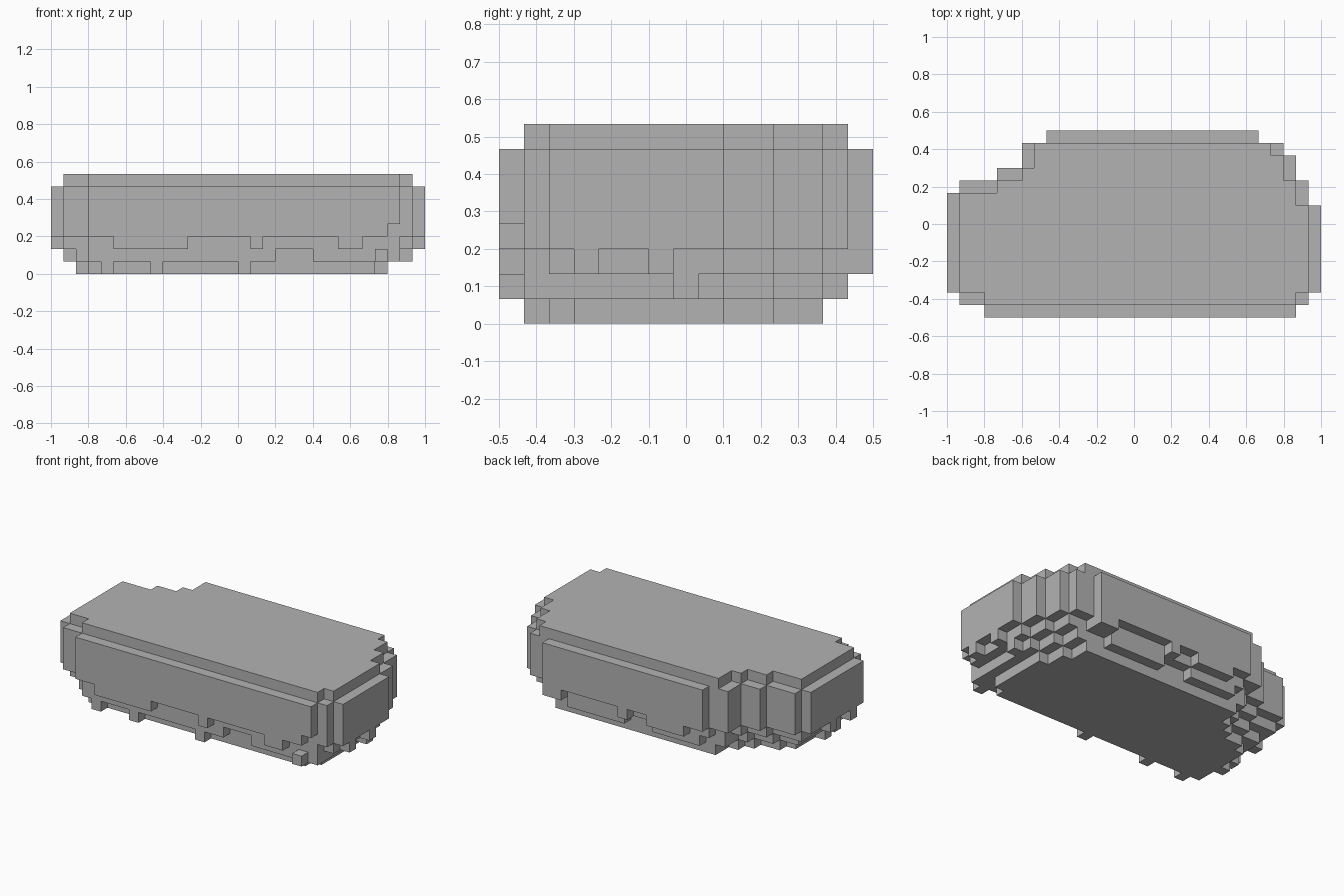
import bpy, bmesh
from mathutils import Vector

cube = bpy.data.objects.get("Cube")
if cube:
    bpy.data.objects.remove(cube, do_unlink=True)

UNIT = 2 / 30                      # edge of one block
ORIGIN = Vector((-1, -0.5, 0))

stone = bpy.data.materials.new("plain grey")
stone.use_nodes = True
grey = (0.45, 0.45, 0.45, 1)
stone.diffuse_color = grey
stone.node_tree.nodes["Principled BSDF"].inputs["Base Color"].default_value = grey


def shrink(plan):
    """Step a plan inwards by one block on every side."""
    return {(x, y) for x, y in plan
            if {(x - 1, y), (x + 1, y), (x, y - 1), (x, y + 1)} <= plan}


def run(row, start, end):
    """A single row of blocks from left to right."""
    return {(x, row) for x in range(start, end)}


def raise_plan(plan, bottom, top):
    """Stack a plan into blocks between two levels."""
    return {(x, y, z) for x, y in plan for z in range(bottom, top)}


def build(name, cells):
    """Make a mesh from the exposed block faces, merging flat areas."""
    bm = bmesh.new()
    for cell in cells:
        for axis in range(3):
            u, v = (axis + 1) % 3, (axis + 2) % 3
            for side in (False, True):
                neighbour = list(cell)
                neighbour[axis] += 1 if side else -1
                if tuple(neighbour) in filled:
                    continue
                corners = []
                for across, along in ((0, 0), (1, 0), (1, 1), (0, 1)):
                    point = Vector(cell)
                    point[axis] += side
                    point[u] += across
                    point[v] += along
                    corners.append(bm.verts.new(point * UNIT + ORIGIN))
                bm.faces.new(corners if side else corners[::-1])
    bmesh.ops.remove_doubles(bm, verts=bm.verts[:], dist=UNIT / 100)
    bmesh.ops.dissolve_limit(bm, angle_limit=0.01, verts=bm.verts[:], edges=bm.edges[:])
    mesh = bpy.data.meshes.new(name)
    bm.to_mesh(mesh)
    bm.free()
    mesh.materials.append(stone)
    obj = bpy.data.objects.new(name, mesh)
    bpy.context.collection.objects.link(obj)


# Main wall plan: where each row starts and ends, front row first
starts = [3, 1] + [0] * 8 + [1, 4, 6, 6, 8]
ends = [28, 29] + [30] * 7 + [29, 29, 28, 28, 27, 25]
wall = set()
for row, (start, end) in enumerate(zip(starts, ends)):
    wall |= run(row, start, end)

# Every other level steps inwards from the wall
inner = shrink(wall)
top = inner | run(13, 7, 26)
step = shrink(inner)
base = shrink(step)

# Ragged blocks hanging below the wall: front, back, then both ends
lower = inner | run(0, 5, 11) | run(0, 16, 17) | run(0, 23, 25)
lower |= run(14, 10, 14) | run(14, 16, 17) | run(14, 23, 25)
for row in (3, 6):
    lower |= run(row, 29, 30) | run(row, 0, 1)

# Ragged rim of the underside step, with one loose block in front
step |= run(1, 3, 18) | run(1, 21, 28) | run(0, 26, 27) | run(2, 2, 28)
step |= run(13, 9, 14) | run(13, 17, 23) | run(12, 7, 26)
step |= run(7, 28, 29) | run(4, 1, 2)

# Base plate edges and small feet
base |= run(2, 3, 26) | run(12, 8, 25) | run(4, 2, 3)
for foot in (4, 8, 15):
    base |= run(1, foot, foot + 1)

parts = {
    "top_slab": raise_plan(top, 7, 8),
    "main_wall": raise_plan(wall, 3, 7),
    "lower_wall": raise_plan(lower, 2, 3),
    "underside_step": raise_plan(step, 1, 2),
    "base_plate": raise_plan(base, 0, 1),
}
# Notch at the front left corner of the wall
parts["main_wall"].discard((27, 0, 3))

filled = set().union(*parts.values())
for part_name, part_cells in parts.items():
    build(part_name, part_cells)
